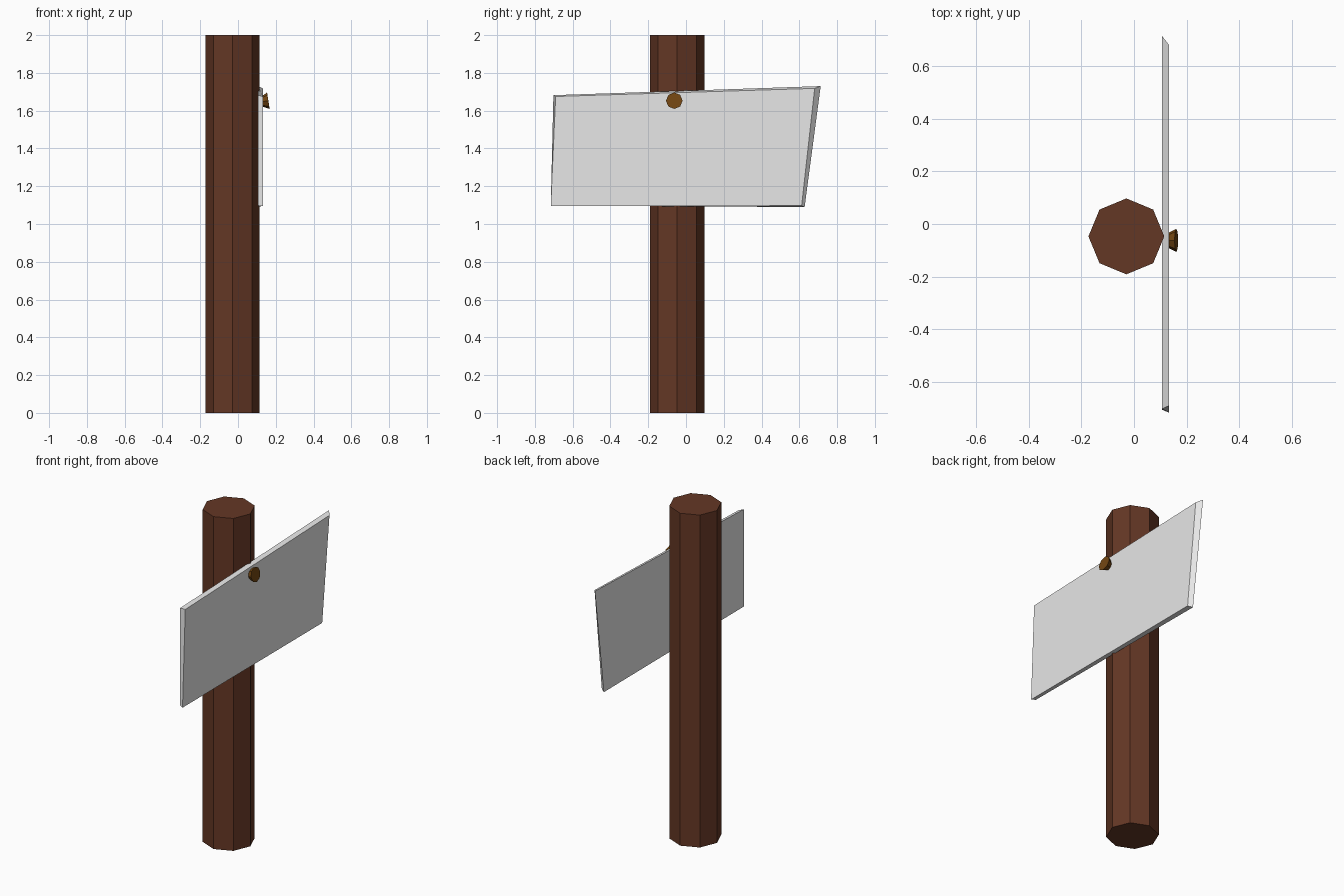
import bpy, bmesh, math
from mathutils import Matrix

if "Cube" in bpy.data.objects:
    bpy.data.objects.remove(bpy.data.objects["Cube"])


def material(name, rgb):
    m = bpy.data.materials.new(name)
    m.diffuse_color = (*rgb, 1)
    m.use_nodes = True
    m.node_tree.nodes["Principled BSDF"].inputs["Base Color"].default_value = m.diffuse_color
    return m


def finish(bm, name, mat):
    bmesh.ops.recalc_face_normals(bm, faces=bm.faces)
    me = bpy.data.meshes.new(name)
    bm.to_mesh(me)
    bm.free()
    me.materials.append(mat)
    ob = bpy.data.objects.new(name, me)
    bpy.context.collection.objects.link(ob)
    return ob


def frustum(name, r1, r2, depth, matrix, mat):
    bm = bmesh.new()
    bmesh.ops.create_cone(bm, cap_ends=True, segments=8, radius1=r1,
                          radius2=r2, depth=depth, matrix=matrix)
    # put a vertex of the octagon on each axis
    return finish(bm, name, mat)


wood = material("dark brown wood", (0.127, 0.038, 0.018))
grey = material("light grey board", (0.80, 0.80, 0.80))
brass = material("dark brass", (0.168, 0.061, 0.006))

# octagonal post
frustum("post", 0.144, 0.144, 2.0, Matrix.Translation((-0.029, -0.047, 1.0)), wood)

# crooked sign board: back and front outlines (y, z) joined by side faces
back = [(-0.705, 1.097), (0.628, 1.09), (0.713, 1.73), (-0.702, 1.682)]
front = [(-0.716, 1.094), (0.612, 1.097), (0.681, 1.718), (-0.690, 1.675)]
bm = bmesh.new()
b = [bm.verts.new((0.107, y, z)) for y, z in back]
f = [bm.verts.new((0.132, y, z)) for y, z in front]
bm.faces.new(b)
bm.faces.new(f)
for i in range(4):
    j = (i + 1) % 4
    bm.faces.new((b[i], b[j], f[j], f[i]))
finish(bm, "sign_board", grey)

# flared nail head, tilted slightly upward
tilt = Matrix.Rotation(math.radians(90 - 9), 4, 'Y')
frustum("nail_head", 0.027, 0.044, 0.034,
        Matrix.Translation((0.144, -0.062, 1.65)) @ tilt, brass)
